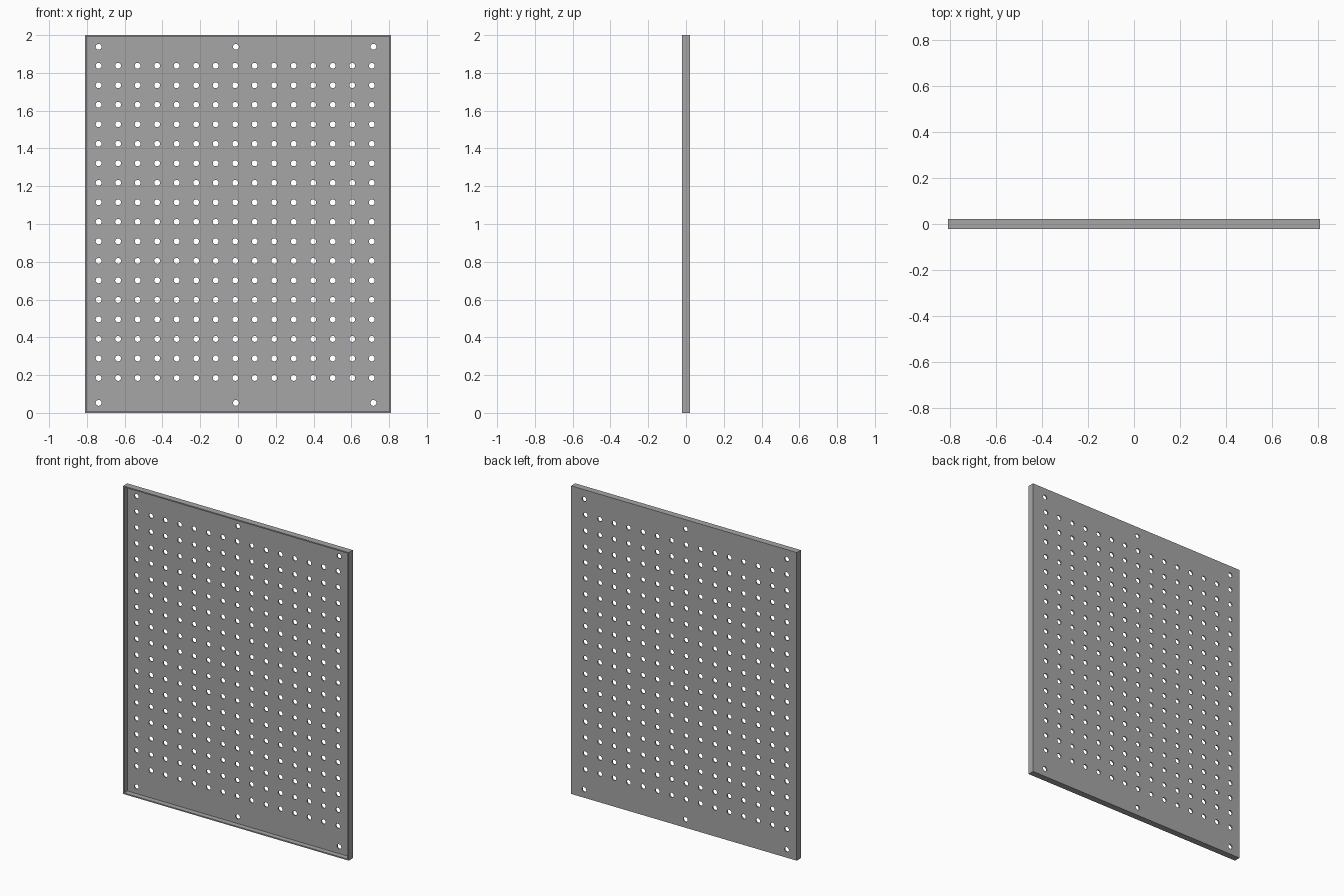
import bpy, bmesh
from math import cos, sin, pi, radians

if "Cube" in bpy.data.objects:
    bpy.data.objects.remove(bpy.data.objects["Cube"], do_unlink=True)

W, H = 0.81, 2.0               # half width, height
FRONT, BACK = -0.021, 0.021    # depth limits
SHEET = 0.008                  # sheet thickness
HOLE_R, SIDES = 0.0155, 20

steel = bpy.data.materials.new("grey_steel")
steel.use_nodes = True
grey = (0.38, 0.38, 0.38, 1)
steel.diffuse_color = grey
steel.node_tree.nodes["Principled BSDF"].inputs["Base Color"].default_value = grey


def rectangle(inset=0):
    x, low, high = W - inset, inset, H - inset
    return [(-x, low), (x, low), (x, high), (-x, high)]


def circle(cx, cz):
    return [(cx + HOLE_R * cos(2 * pi * i / SIDES),
             cz + HOLE_R * sin(2 * pi * i / SIDES)) for i in range(SIDES)]


def cut_sheet(name, outlines, y0, y1):
    """Upright slab between y0 and y1; outlines after the first are openings."""
    curve = bpy.data.curves.new(name, "CURVE")
    curve.dimensions = "2D"
    curve.fill_mode = "BOTH"
    curve.extrude = (y1 - y0) / 2
    for points in outlines:
        spline = curve.splines.new("POLY")
        spline.points.add(len(points) - 1)
        for p, (x, z) in zip(spline.points, points):
            p.co = (x, z, 0, 1)
        spline.use_cyclic_u = True
    obj = bpy.data.objects.new(name, curve)
    bpy.context.collection.objects.link(obj)
    obj.rotation_euler.x = radians(90)
    obj.location.y = (y0 + y1) / 2
    bpy.ops.object.select_all(action="DESELECT")
    obj.select_set(True)
    bpy.context.view_layer.objects.active = obj
    bpy.ops.object.convert(target="MESH")
    obj = bpy.context.object
    bm = bmesh.new()
    bm.from_mesh(obj.data)
    bmesh.ops.remove_doubles(bm, verts=bm.verts, dist=1e-5)
    bmesh.ops.recalc_face_normals(bm, faces=bm.faces)
    bm.to_mesh(obj.data)
    bm.free()
    obj.data.materials.clear()
    obj.data.materials.append(steel)
    bpy.ops.object.shade_smooth_by_angle(angle=radians(30))
    return obj


# Regular peg holes, plus mounting holes along the top and bottom edges
pitch = 0.1033
holes = [circle(-0.738 + pitch * c, 0.185 + pitch * r)
         for c in range(15) for r in range(17)]
holes += [circle(x, z) for x in (-0.738, -0.011, 0.717) for z in (0.053, 1.938)]

# Perforated back sheet and the folded rim that projects forward from it
cut_sheet("perforated_panel", [rectangle()] + holes, BACK - SHEET, BACK)
cut_sheet("folded_rim", [rectangle(), rectangle(SHEET)], FRONT, BACK - SHEET)
